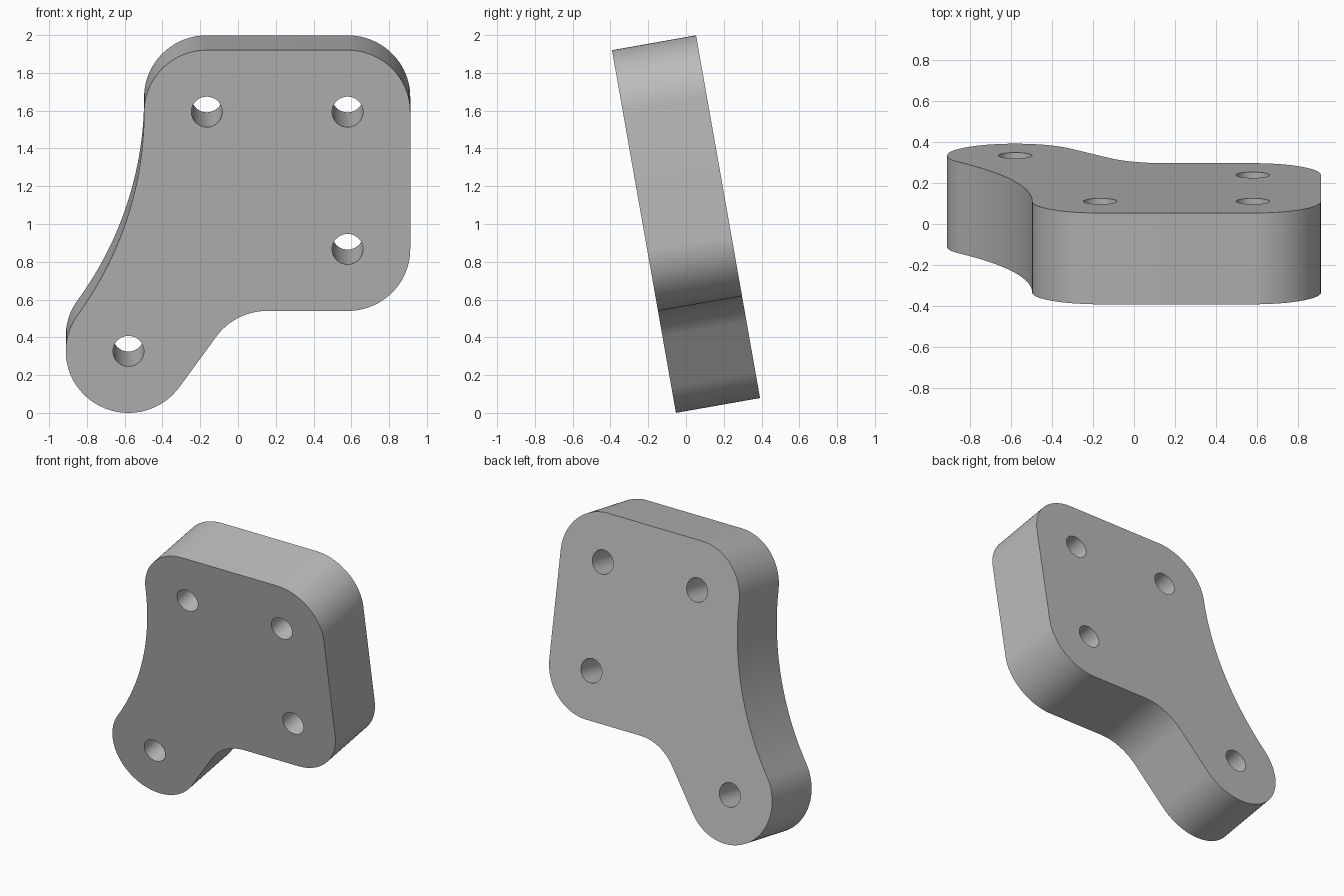
import bpy
import bmesh
from math import sin, cos, radians, degrees, atan2, pi
from mathutils import Vector

if "Cube" in bpy.data.objects:
    bpy.data.objects.remove(bpy.data.objects["Cube"])

TILT = radians(10)
LENGTH, THICK = 1.95, 0.452
R, HOLE_R = 0.332, 0.082

# Hole centres; every outer corner is concentric with one
lobe = Vector((-0.58, R))
top_left = Vector((-0.165, LENGTH - R))
top_right = Vector((0.58, LENGTH - R))
low_right = Vector((0.58, 0.88))

# Large hollow on the left side, tangent to the top left corner and the lobe
dx, dy = top_left - lobe
big_r = (dx * dx + dy * dy - 2 * R * dx) / (2 * dx)
hollow = Vector((top_left.x - R - big_r, top_left.y))
lean = atan2(hollow.y - lobe.y, hollow.x - lobe.x)

# Inner fillet between the arm and the lower edge of the plate
normal = Vector((-cos(lean), -sin(lean)))
along = Vector((-normal.y, normal.x))
fillet = lobe + 2 * R * normal
fillet += along * (low_right.y - 2 * R - fillet.y) / along.y


def arc(centre, radius, start, end, steps=24):
    angles = [start + (end - start) * i / steps for i in range(steps + 1)]
    return [centre + radius * Vector((cos(a), sin(a))) for a in angles]


def prism(name, points, low, high):
    bm = bmesh.new()
    face = bm.faces.new([bm.verts.new((p.x, p.y, low)) for p in points])
    top = bmesh.ops.extrude_face_region(bm, geom=[face], use_keep_orig=True)["geom"]
    moved = [v for v in top if isinstance(v, bmesh.types.BMVert)]
    bmesh.ops.translate(bm, verts=moved, vec=(0, 0, high - low))
    bmesh.ops.remove_doubles(bm, verts=bm.verts, dist=0.0001)
    bmesh.ops.recalc_face_normals(bm, faces=bm.faces)
    mesh = bpy.data.meshes.new(name)
    bm.to_mesh(mesh)
    bm.free()
    obj = bpy.data.objects.new(name, mesh)
    bpy.context.collection.objects.link(obj)
    return obj


# Plate outline, counter-clockwise from the arm's rounded end
outline = arc(lobe, R, lean, lean + pi, 48)
outline += arc(fillet, R, lean, pi / 2)
outline += arc(low_right, R, -pi / 2, 0)
outline += arc(top_right, R, 0, pi / 2)
outline += arc(top_left, R, pi / 2, pi)
outline += arc(hollow, big_r, 0, lean - pi, 32)[1:-1]
plate = prism("bracket_plate", outline, -THICK, 0)

# Through holes
for centre in (lobe, top_left, top_right, low_right):
    cutter = prism("hole_cutter", arc(centre, HOLE_R, 0, 2 * pi, 48)[:-1], -THICK - 0.1, 0.1)
    cutter.hide_render = True
    cut = plate.modifiers.new("hole", "BOOLEAN")
    cut.operation, cut.solver, cut.object = "DIFFERENCE", "EXACT", cutter
    bpy.context.view_layer.objects.active = plate
    bpy.ops.object.modifier_apply(modifier=cut.name)
    bpy.data.objects.remove(cutter)

# Grey finish
grey = bpy.data.materials.new("plain_grey")
grey.use_nodes = True
colour = (0.5, 0.5, 0.5, 1)
grey.diffuse_color = colour
grey.node_tree.nodes["Principled BSDF"].inputs["Base Color"].default_value = colour
plate.data.materials.clear()
plate.data.materials.append(grey)

# Smooth rims, then stand the plate up leaning forward
bpy.ops.object.select_all(action="DESELECT")
plate.select_set(True)
bpy.context.view_layer.objects.active = plate
bpy.ops.object.shade_smooth_by_angle(angle=radians(30))
plate.rotation_euler = (pi / 2 + TILT, 0, 0)
plate.location.y = (LENGTH * sin(TILT) - THICK * cos(TILT)) / 2
